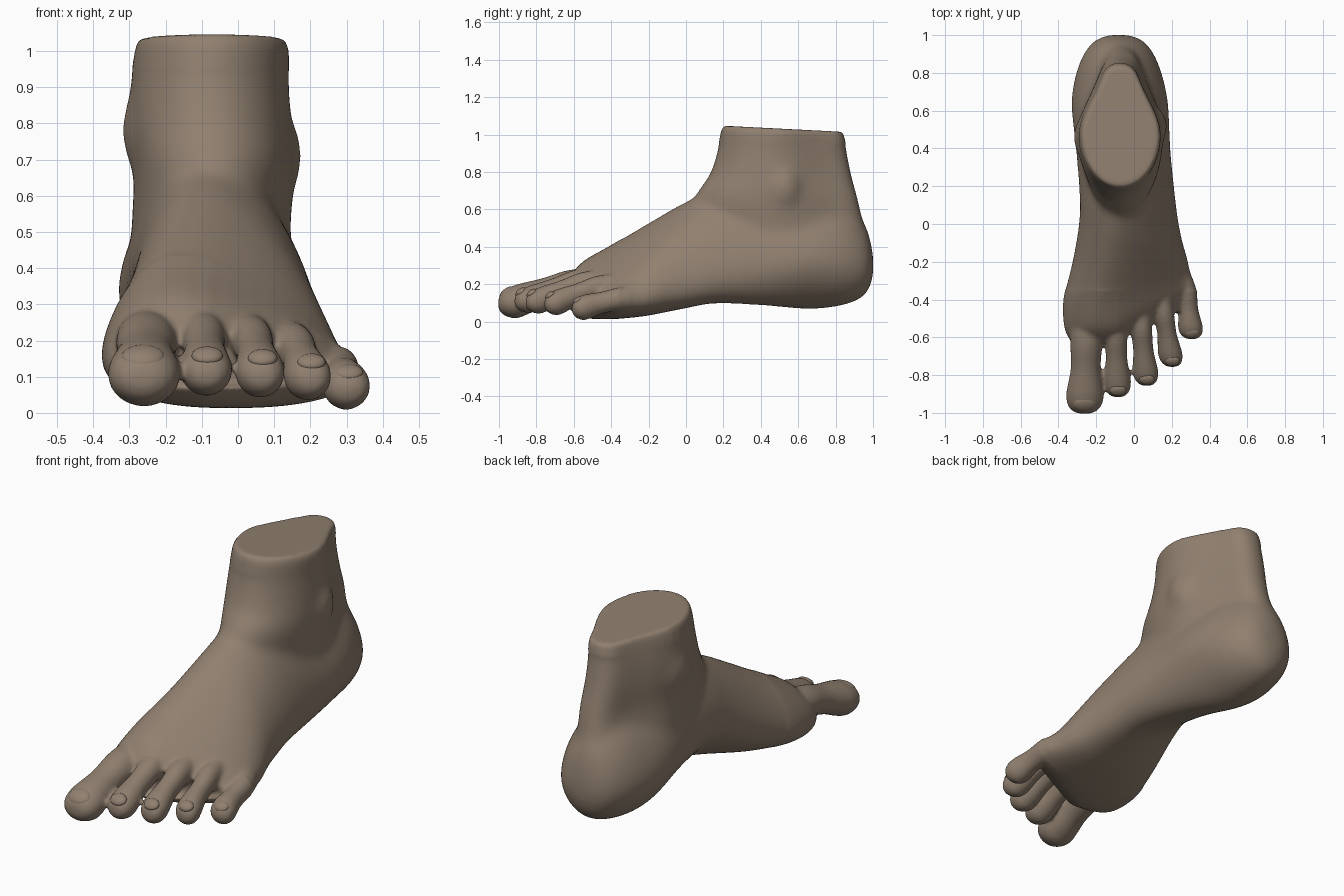
import bpy
import bmesh
from math import sin, cos, pi, radians
from mathutils import Matrix, Vector

if "Cube" in bpy.data.objects:
    bpy.data.objects.remove(bpy.data.objects["Cube"])

SIDES = 48

skin = bpy.data.materials.new("brown clay")
skin.use_nodes = True
skin.diffuse_color = (0.28, 0.215, 0.16, 1)
skin.node_tree.nodes["Principled BSDF"].inputs["Base Color"].default_value = skin.diffuse_color


def refine(rows, steps=6):
    """Insert smoothly interpolated rows between the given section rows."""
    out = []
    for i in range(len(rows) - 1):
        before, after = rows[max(i - 1, 0)], rows[min(i + 2, len(rows) - 1)]
        for s in range(steps):
            t = s / steps
            out.append([b + 0.5 * t * (c - a + t * (2 * a - 5 * b + 4 * c - d + t * (3 * (b - c) + d - a)))
                        for a, b, c, d in zip(before, rows[i], rows[i + 1], after)])
    return out + [list(rows[-1])]


def loft(bm, rows, ring):
    """Skin the sections made by ring(angle, *row) and close both ends."""
    loops = [[bm.verts.new(ring(2 * pi * k / SIDES, *row)) for k in range(SIDES)]
             for row in refine(rows)]
    for a, b in zip(loops, loops[1:]):
        for k in range(SIDES):
            n = (k + 1) % SIDES
            bm.faces.new((a[k], a[n], b[n], b[k]))
    bm.faces.new(loops[0])
    bm.faces.new(loops[-1])


def foot_ring(angle, y, left, right, bottom, top, x_top, x_bottom, z_left, z_right):
    """Upright section; the front ones slant back toward the little toe."""
    c, s = cos(angle), sin(angle)
    side, z_side = (right, z_right) if c >= 0 else (left, z_left)
    peak, z_peak = (x_top, top) if s >= 0 else (x_bottom, bottom)
    if s >= 0:
        e = 1.22 if c >= 0 else 1.14
    else:
        e = 0.85 + 3 * max(0, z_side - 0.22)
    x = peak + (side - peak) * abs(c) ** e
    z = z_side + (z_peak - z_side) * abs(s) ** e
    slant = 0.5 * min(1, max(0, (-0.1 - y) / 0.45))
    return x, y + slant * max(0, x + 0.1), z


def leg_ring(angle, z, left, right, front, back, y_wide):
    """Level section, pinched on both sides of the heel tendon."""
    c, s = cos(angle), sin(angle)
    pinch = 1 - 0.25 * sin(2 * angle) ** 2 if s > 0 else 1
    x = (left + right) / 2 + (right - left) / 2 * c * pinch
    y = y_wide + ((back if s >= 0 else front) - y_wide) * abs(s)
    return x, y, z + (0.5 - y) * 0.045 * z ** 4


def toe_ring(angle, x, y, z, half_width, half_height):
    return x + half_width * cos(angle), y, z + half_height * sin(angle)


def ellipsoid(bm, centre, size, tilt=0):
    matrix = Matrix.Translation(Vector(centre)) @ Matrix.Rotation(tilt, 4, 'X') @ Matrix.Diagonal((*size, 1))
    bmesh.ops.create_uvsphere(bm, u_segments=32, v_segments=16, radius=1, matrix=matrix)


def finish(bm, name):
    bmesh.ops.recalc_face_normals(bm, faces=bm.faces)
    for face in bm.faces:
        face.smooth = True
    mesh = bpy.data.meshes.new(name)
    bm.to_mesh(mesh)
    bm.free()
    obj = bpy.data.objects.new(name, mesh)
    mesh.materials.append(skin)
    bpy.context.collection.objects.link(obj)
    return obj


body = bmesh.new()

# Heel, arch, instep and ball:
# y, left, right, bottom, top, x_top, x_bottom, z_left, z_right
loft(body, [
    (1.002, -.14, -.02, .24, .36, -.08, -.08, .3, .3),
    (.96, -.225, .065, .14, .52, -.08, -.08, .3, .3),
    (.84, -.295, .135, .085, .64, -.08, -.08, .31, .31),
    (.65, -.333, .182, .065, .66, -.08, -.07, .33, .32),
    (.4, -.31, .194, .085, .7, -.08, .02, .36, .28),
    (.15, -.29, .219, .095, .7, -.09, .07, .37, .24),
    (0, -.294, .239, .07, .645, -.1, .08, .32, .2),
    (-.2, -.328, .28, .035, .53, -.13, .06, .23, .15),
    (-.4, -.374, .305, .015, .41, -.17, 0, .17, .12),
    (-.55, -.368, .32, .02, .322, -.18, -.05, .15, .1),
    (-.63, -.33, .29, .07, .23, -.18, -.05, .14, .11),
], foot_ring)

# Ankle and cut leg: z, left, right, front, back, y_wide
loft(body, [
    (.2, -.25, .11, .25, .96, .6),
    (.35, -.28, .135, .15, .985, .55),
    (.5, -.295, .145, .09, .957, .5),
    (.66, -.288, .155, .05, .922, .48),
    (.78, -.302, .15, .125, .89, .47),
    (.9, -.298, .142, .166, .866, .47),
    (1, -.285, .14, .186, .848, .47),
    (1.032, -.272, .127, .203, .835, .47),
], leg_ring)

# Ankle bones
ellipsoid(body, (-.215, .46, .78), (.107, .14, .16))
ellipsoid(body, (.07, .52, .71), (.11, .11, .15))

# Toes: base x, base y, tip x, tip y, half width, half height, pad height, rise
TOES = [
    (-.25, -.52, -.262, -1.004, .1, .09, .108, .095),
    (-.1, -.5, -.085, -.917, .072, .073, .12, .1),
    (.03, -.47, .068, -.857, .068, .072, .114, .095),
    (.145, -.4, .203, -.757, .065, .07, .104, .085),
    (.27, -.29, .306, -.61, .066, .068, .076, .05),
]
# Shared toe shape: along, width, height, share of rise
SHAPE = [(0, .88, .95, 1), (.25, .84, .9, .88), (.5, .79, .87, .5),
         (.68, .92, .97, .18), (.8, 1, 1, 0), (.91, .89, .82, -.06),
         (.975, .6, .53, -.1), (1, .26, .2, -.12)]

nails = bmesh.new()
for x0, y0, x1, y1, wide, high, pad, rise in TOES:
    loft(body, [(x0 + (x1 - x0) * t, y0 + (y1 - y0) * t, pad + rise * r, wide * w, high * h)
                for t, w, h, r in SHAPE], toe_ring)
    # Domed nail sunk into the sloping tip
    ellipsoid(nails, (x1, y1 + wide * .5, pad + high * .52),
              (wide * .6, wide * .48, high * .28), radians(34))

# Fuse everything into one skin
foot = finish(body, "foot")
fuse = foot.modifiers.new("fuse", 'REMESH')
fuse.mode = 'VOXEL'
fuse.voxel_size = 0.01
relax = foot.modifiers.new("relax", 'SMOOTH')
relax.factor = 0.5
relax.iterations = 8
fused = bpy.data.meshes.new_from_object(foot.evaluated_get(bpy.context.evaluated_depsgraph_get()))
foot.modifiers.clear()

# Soften the joins of ankle, heel and instep, keeping toes and cut rim crisp
bm = bmesh.new()
bm.from_mesh(fused)
bpy.data.meshes.remove(fused)
soft = [v for v in bm.verts if v.co.y > -0.35 and v.co.z < 0.95]
for _ in range(55):
    bmesh.ops.smooth_vert(bm, verts=soft, factor=0.5, use_axis_x=True, use_axis_y=True, use_axis_z=True)
for face in bm.faces:
    face.smooth = True
bm.to_mesh(foot.data)
bm.free()

finish(nails, "toenails")
